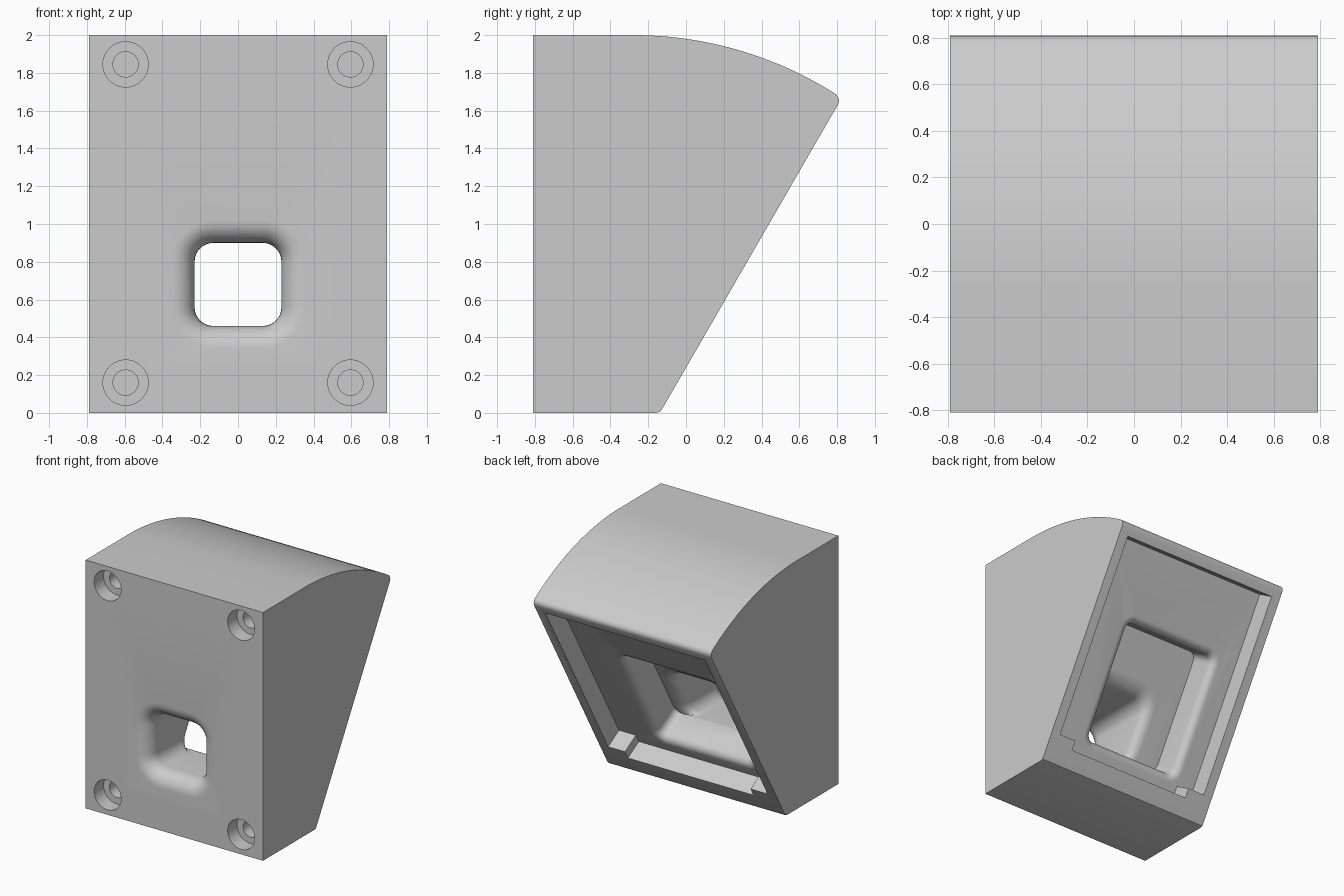
import bpy, bmesh, math
from math import sin, cos, pi

old = bpy.data.objects.get("Cube")
if old:
    bpy.data.objects.remove(old, do_unlink=True)

grey = bpy.data.materials.new("light grey")
grey.use_nodes = True
grey.diffuse_color = (0.6, 0.6, 0.6, 1)
grey.node_tree.nodes["Principled BSDF"].inputs["Base Color"].default_value = (0.6, 0.6, 0.6, 1)

HALF_X = 0.79
FOOT_Y = -0.138          # where the slanted back meets the ground
C, S = cos(pi / 3), sin(pi / 3)


def slant(x, u, t):
    """Point on the slanted back: u runs up the slope, t goes inward."""
    return (x, FOOT_Y + C * u - S * t, S * u + C * t)


def loft(name, rings):
    """Closed solid through rings that have equal point counts."""
    bm = bmesh.new()
    loops = [[bm.verts.new(p) for p in ring] for ring in rings]
    n = len(loops[0])
    for a, b in zip(loops, loops[1:]):
        for i in range(n):
            j = (i + 1) % n
            bm.faces.new((a[i], a[j], b[j], b[i]))
    bm.faces.new(loops[0][::-1])
    bm.faces.new(loops[-1])
    bmesh.ops.recalc_face_normals(bm, faces=bm.faces[:])
    mesh = bpy.data.meshes.new(name)
    bm.to_mesh(mesh)
    bm.free()
    mesh.materials.append(grey)
    obj = bpy.data.objects.new(name, mesh)
    bpy.context.scene.collection.objects.link(obj)
    return obj


def rounded(x0, x1, v0, v1, r, grow=0.0, steps=8):
    """Rounded rectangle outline, grown outward by an offset."""
    pts = []
    for k, (cx, cv) in enumerate([(x1 - r, v1 - r), (x0 + r, v1 - r),
                                  (x0 + r, v0 + r), (x1 - r, v0 + r)]):
        for i in range(steps + 1):
            a = (k + i / steps) * pi / 2
            pts.append((cx + (r + grow) * cos(a), cv + (r + grow) * sin(a)))
    return pts


def fillet(r, steps=8):
    """Pairs of depth and outward growth along a quarter round edge."""
    for i in range(steps + 1):
        a = i / steps * pi / 2
        yield r * (1 - cos(a)), r * (1 - sin(a))


def cut(body, cutter):
    cutter.hide_render = True
    mod = body.modifiers.new("cut", 'BOOLEAN')
    mod.operation = 'DIFFERENCE'
    mod.solver = 'EXACT'
    mod.object = cutter
    bpy.context.view_layer.objects.active = body
    bpy.ops.object.modifier_apply(modifier=mod.name)
    bpy.data.objects.remove(cutter, do_unlink=True)


# Wedge body: flat front, slanted back, curved top
profile = [(-0.81, 0), (-0.155, 0), (-0.137, 0.006), (-0.122, 0.028),
           (0.805, 1.633), (0.81, 1.65), (0.808, 1.667), (0.797, 1.684)]
ARC_Y, ARC_R = -0.28, 2.0
sweep = math.asin((0.78 - ARC_Y) / ARC_R)
for i in range(25):
    a = sweep * (1 - i / 24)
    profile.append((ARC_Y + ARC_R * sin(a), 2 - ARC_R + ARC_R * cos(a)))
profile.append((-0.81, 2))
body = loft("wedge_housing", [[(x, y, z) for y, z in profile] for x in (-HALF_X, HALF_X)])

# Shallow pocket in the back with a wide notch along its lower edge
POCKET = 0.16
outline = [(0.71, 1.825), (-0.71, 1.825), (-0.71, 0.23), (-0.56, 0.23),
           (-0.56, 0.155), (0.56, 0.155), (0.56, 0.23), (0.71, 0.23)]
cut(body, loft("pocket_cutter", [[slant(x, u, t) for x, u in outline] for t in (-0.1, POCKET)]))

# Deeper off-centre cavity with a rounded rim
CAVITY = 0.41
R = 0.06
box = (-0.50, 0.33, 0.295, 1.25, 0.06)
rings = [[slant(x, u, POCKET - 0.05) for x, u in rounded(*box, R)]]
for depth, grow in fillet(R):
    rings.append([slant(x, u, POCKET + depth) for x, u in rounded(*box, grow)])
rings.append([slant(x, u, CAVITY) for x, u in rounded(*box)])
cut(body, loft("cavity_cutter", rings))

# Cable opening from the front into the cavity, flared at both ends
FRONT = -0.81
R = 0.12
HOLE_Z = 0.46
hole = (-0.23, 0.23, HOLE_Z, 0.90, 0.10)
rings = [[(x, FRONT - 0.05, z) for x, z in rounded(*hole, R)]]
for depth, grow in fillet(R):
    rings.append([(x, FRONT + depth, z) for x, z in rounded(*hole, grow)])


def inner_ring(depth, grow):
    ring = []
    for x, z in rounded(*hole, grow):
        z = max(z, HOLE_Z - grow * 0.02)
        ring.append((x, FOOT_Y + z * C / S - CAVITY / S - depth, z))
    return ring


for depth, grow in reversed(list(fillet(0.08))):
    rings.append(inner_ring(depth, grow))
rings.append(inner_ring(-0.04, 0.08))
cut(body, loft("opening_cutter", rings))

# Counterbored screw holes in the four front corners
for x in (-0.595, 0.595):
    for z in (0.16, 1.845):
        steps = [(0.12, FRONT - 0.05), (0.12, FRONT + 0.12),
                 (0.067, FRONT + 0.12), (0.067, FRONT + 0.25)]
        cut(body, loft("screw_cutter", [
            [(x + r * cos(i * pi / 20), y, z + r * sin(i * pi / 20)) for i in range(40)]
            for r, y in steps]))

# Smooth curves, crisp edges
bpy.ops.object.select_all(action='DESELECT')
body.select_set(True)
bpy.context.view_layer.objects.active = body
bpy.ops.object.shade_smooth_by_angle(angle=math.radians(30))
